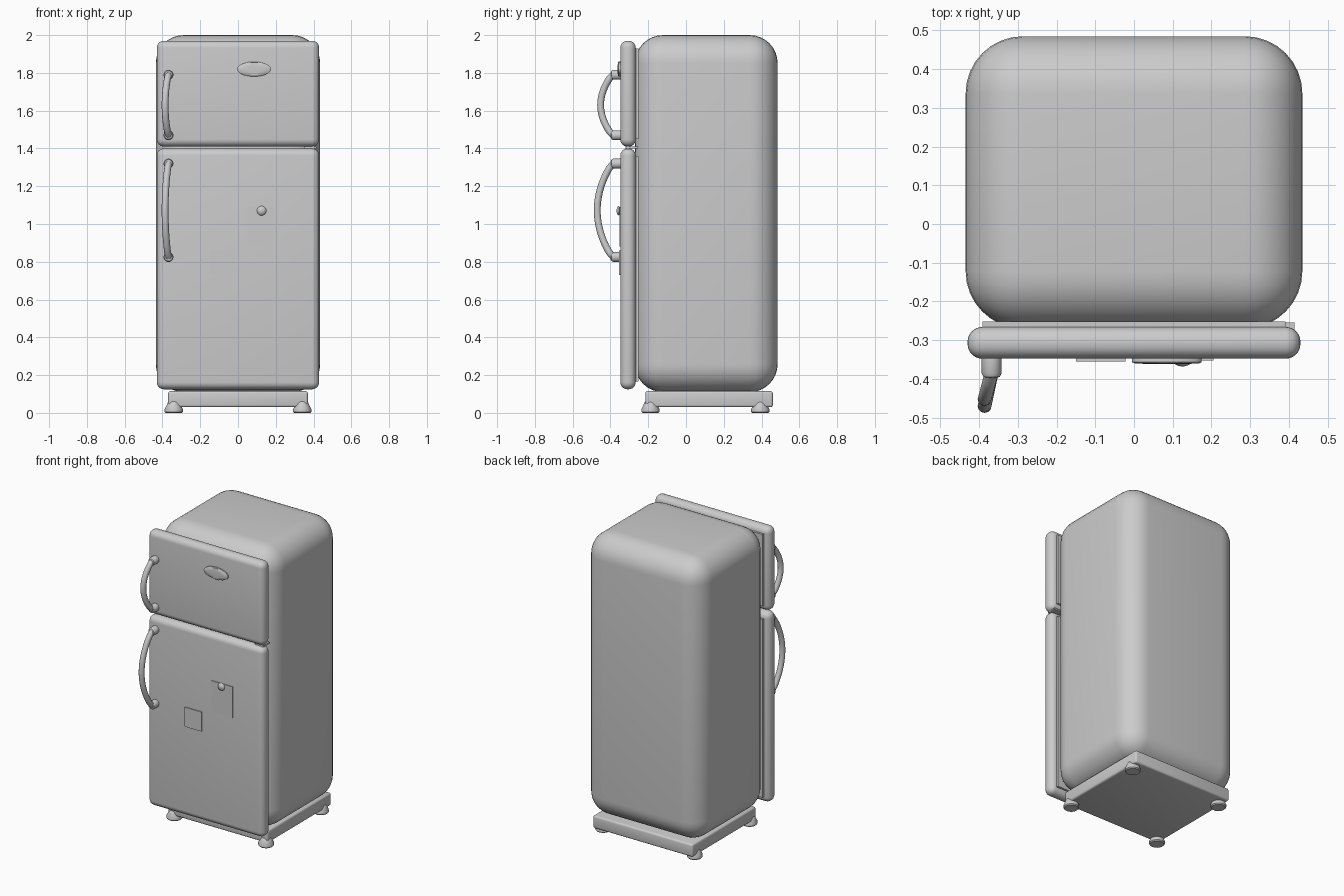
import bpy
import bmesh
import math
from mathutils import Matrix, Vector

cube = bpy.data.objects.get("Cube")
if cube:
    bpy.data.objects.remove(cube, do_unlink=True)

grey = bpy.data.materials.new("light_grey")
grey.use_nodes = True
colour = (0.6, 0.6, 0.6, 1)
grey.diffuse_color = colour
grey.node_tree.nodes["Principled BSDF"].inputs["Base Color"].default_value = colour


def finish(name, bm, smooth=True):
    bmesh.ops.recalc_face_normals(bm, faces=bm.faces)
    mesh = bpy.data.meshes.new(name)
    bm.to_mesh(mesh)
    bm.free()
    mesh.materials.append(grey)
    obj = bpy.data.objects.new(name, mesh)
    bpy.context.collection.objects.link(obj)
    if smooth:
        bpy.ops.object.select_all(action="DESELECT")
        obj.select_set(True)
        bpy.context.view_layer.objects.active = obj
        bpy.ops.object.shade_smooth_by_angle(angle=math.radians(40))
    return obj


def box(name, low, high, radius=0, segments=5):
    """Box between two corners, with optional rounded edges."""
    low, high = Vector(low), Vector(high)
    bm = bmesh.new()
    bmesh.ops.create_cube(bm, size=1)
    for v in bm.verts:
        v.co = (low + high) / 2 + v.co * (high - low)
    if radius:
        bmesh.ops.bevel(bm, geom=bm.edges[:], offset=radius, segments=segments,
                        profile=0.5, affect="EDGES")
    return finish(name, bm, radius > 0)


def lathe(name, profile, centre, axis="Z", squash=(1, 1), sides=24):
    """Revolve (radius, height) points; axis "-Y" turns the shape to the front."""
    bm = bmesh.new()
    rings = []
    for r, h in profile:
        rings.append([bm.verts.new((r * squash[0] * math.cos(2 * math.pi * i / sides),
                                    r * squash[1] * math.sin(2 * math.pi * i / sides), h))
                      for i in range(sides)])
    for a, b in zip(rings, rings[1:]):
        for i in range(sides):
            j = (i + 1) % sides
            bm.faces.new((a[i], a[j], b[j], b[i]))
    bm.faces.new(rings[0])
    bm.faces.new(rings[-1])
    turn = Matrix.Rotation(math.pi / 2, 4, "X") if axis == "-Y" else Matrix()
    bm.transform(Matrix.Translation(centre) @ turn)
    return finish(name, bm)


def handle(name, bottom, top, reach):
    """Bowed tube between two round mounts."""
    x, start = -0.368, -0.385
    for label, z in (("lower", bottom), ("upper", top)):
        lathe(f"{name}_{label}_mount",
              [(0.026, 0), (0.026, 0.04), (0.021, 0.05), (0.01, 0.053)],
              (x, -0.345, z), "-Y")
    steps, sides, radius = 20, 12, 0.018
    path = []
    for i in range(steps + 1):
        t = i / steps
        bow = math.sin(math.pi * t) ** 0.75
        path.append(Vector((x - 0.018 * bow, start - (reach + start - radius) * bow,
                            bottom + (top - bottom) * t)))
    bm = bmesh.new()
    rings = []
    for i, p in enumerate(path):
        along = (path[min(i + 1, steps)] - path[max(i - 1, 0)]).normalized()
        side = Vector((1, 0, 0))
        side = (side - along * side.dot(along)).normalized()
        other = along.cross(side)
        rings.append([bm.verts.new(p + radius * (math.cos(a) * side + math.sin(a) * other))
                      for a in (2 * math.pi * k / sides for k in range(sides))])
    for a, b in zip(rings, rings[1:]):
        for i in range(sides):
            j = (i + 1) % sides
            bm.faces.new((a[i], a[j], b[j], b[i]))
    bm.faces.new(rings[0])
    bm.faces.new(rings[-1])
    finish(name, bm)


# Cabinet and plinth
box("cabinet", (-0.435, -0.27, 0.11), (0.435, 0.485, 2), 0.148, 8)
box("plinth", (-0.37, -0.215, 0.03), (0.37, 0.46, 0.115), 0.012, 3)

# Feet
for side, x in (("right", -0.34), ("left", 0.34)):
    for end, y in (("front", -0.188), ("back", 0.393)):
        lathe(f"{end}_{side}_foot",
              [(0.042, 0), (0.048, 0.006), (0.048, 0.02), (0.03, 0.058), (0.024, 0.064)],
              (x, y, 0))

# Doors with gaskets
for name, low, high in (("freezer", 1.41, 1.97), ("fridge", 0.125, 1.4)):
    box(f"{name}_door", (-0.43, -0.348, low), (0.43, -0.266, high), 0.038, 6)
    box(f"{name}_gasket", (-0.392, -0.28, low + 0.04), (0.392, -0.252, high - 0.04))

# Hinge between the doors
box("hinge_plate", (0.35, -0.32, 1.4), (0.415, -0.255, 1.41))
lathe("hinge_pin", [(0.013, 0), (0.013, 0.06)], (0.395, -0.307, 1.375))

# Handles
handle("freezer_handle", 1.47, 1.79, 0.47)
handle("fridge_handle", 0.825, 1.32, 0.488)

# Oval plate on the freezer door
lathe("oval_plate", [(1, 0), (1, 0.012), (0.93, 0.015), (0.5, 0.017)],
      (0.085, -0.345, 1.82), "-Y", (0.09, 0.039), 32)

# Paper notes and round magnet
box("large_note", (0.05, -0.353, 0.88), (0.205, -0.346, 1.09))
box("small_note", (-0.15, -0.355, 0.73), (-0.022, -0.346, 0.86))
lathe("round_magnet", [(0.018, 0), (0.025, 0.008), (0.022, 0.014), (0.012, 0.019), (0.003, 0.021)],
      (0.125, -0.347, 1.07), "-Y")
